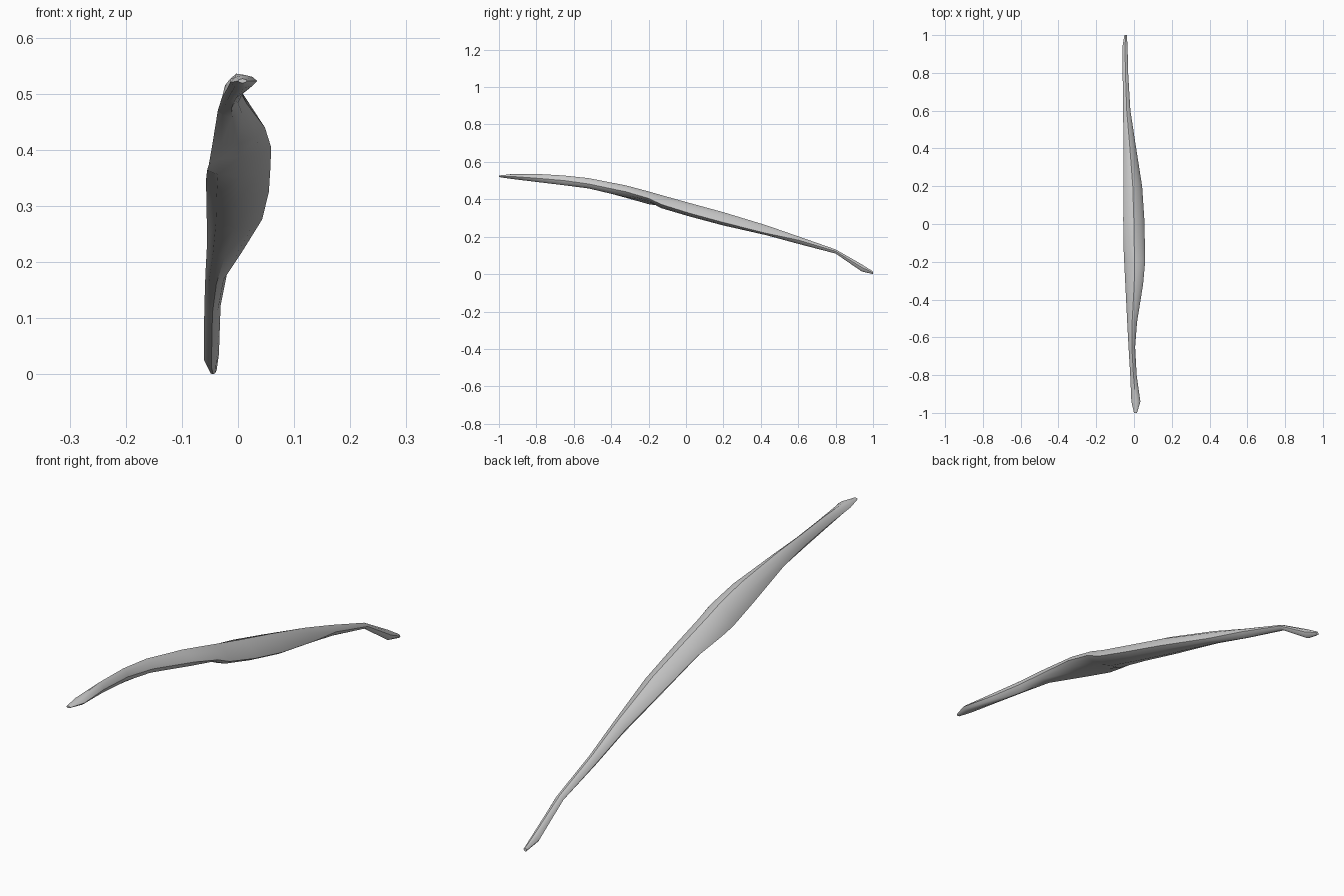
import bpy, bmesh

# Stations along the strap: y, left x, right x, top z, bottom z, left-edge z, right-edge z
STATIONS = [
    (-1.00, 0.000, 0.016, 0.527, 0.519, 0.523, 0.523),
    (-0.94, -0.014, 0.034, 0.534, 0.510, 0.520, 0.523),
    (-0.80, -0.020, 0.014, 0.536, 0.493, 0.508, 0.513),
    (-0.65, -0.029, 0.006, 0.527, 0.475, 0.492, 0.500),
    (-0.52, -0.036, 0.016, 0.513, 0.458, 0.470, 0.482),
    (-0.32, -0.046, 0.048, 0.474, 0.412, 0.408, 0.440),
    (-0.20, -0.052, 0.059, 0.442, 0.388, 0.374, 0.405),
    (-0.13, -0.055, 0.058, 0.422, 0.352, 0.364, 0.372),
    (0.02, -0.057, 0.055, 0.380, 0.308, 0.346, 0.325),
    (0.20, -0.056, 0.043, 0.331, 0.260, 0.297, 0.276),
    (0.43, -0.055, 0.007, 0.261, 0.208, 0.235, 0.218),
    (0.60, -0.058, -0.019, 0.202, 0.162, 0.180, 0.182),
    (0.80, -0.060, -0.031, 0.132, 0.110, 0.118, 0.122),
    (0.94, -0.061, -0.034, 0.052, 0.014, 0.026, 0.036),
    (1.00, -0.051, -0.038, 0.014, 0.000, 0.006, 0.008),
]


def section(y, xl, xr, zt, zb, zl, zr):
    """Eight-sided rounded section with independently placed side edges."""
    xm, k = (xl + xr) / 2, 0.66
    left, top, right, bottom = (xl, zl), (xm, zt), (xr, zr), (xm, zb)

    def between(side, cap):
        return (xm + (side[0] - xm) * k, side[1] + (cap[1] - side[1]) * k)

    ring = [left, between(left, top), top, between(right, top),
            right, between(right, bottom), bottom, between(left, bottom)]
    return [(x, y, z) for x, z in ring]


# Long tapering strap, lofted through the stations
bm = bmesh.new()
rings = [[bm.verts.new(p) for p in section(*s)] for s in STATIONS]
for a, b in zip(rings, rings[1:]):
    for i in range(8):
        j = (i + 1) % 8
        bm.faces.new((a[i], a[j], b[j], b[i]))
bm.faces.new(rings[0])
bm.faces.new(rings[-1])
bmesh.ops.recalc_face_normals(bm, faces=bm.faces)
mesh = bpy.data.meshes.new("tapered_strap")
bm.to_mesh(mesh)
bm.free()
strap = bpy.data.objects.new("tapered_strap", mesh)
bpy.context.collection.objects.link(strap)

# Smooth body with crisp folds
bpy.context.view_layer.objects.active = strap
strap.select_set(True)
bpy.ops.object.shade_smooth_by_angle(angle=0.7)
